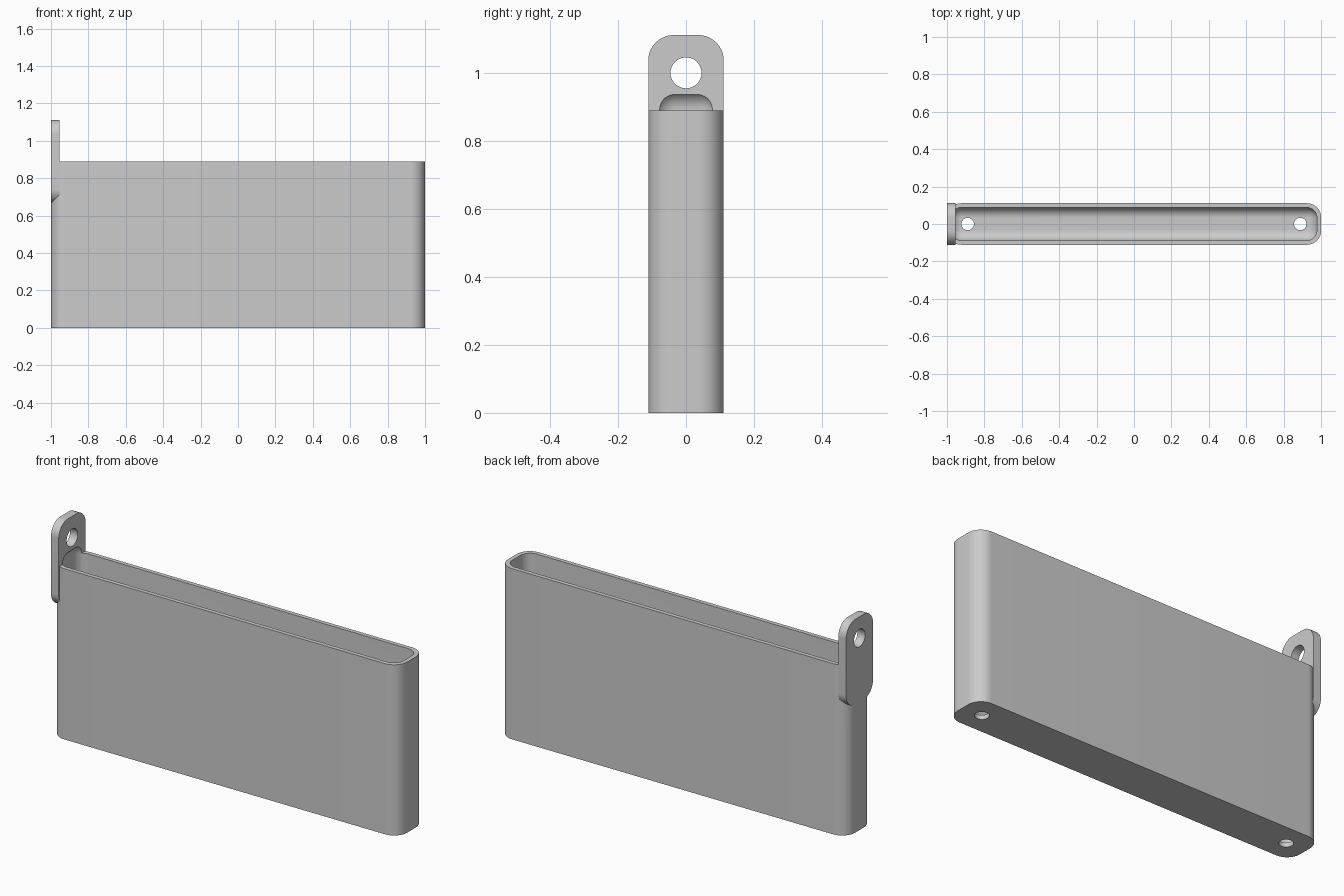
import bpy, bmesh, math
from mathutils import Matrix, Vector

cube = bpy.data.objects.get("Cube")
if cube:
    bpy.data.objects.remove(cube, do_unlink=True)

HALF_W = 0.111      # half the depth of the holder
WALL = 0.0222
RIM = 0.889         # height of the open rim
TAB = 0.0444        # thickness of the hanging tab
OUTER_R = 0.075
INNER_R = 0.0556

grey = bpy.data.materials.new("plain grey")
grey.use_nodes = True
grey.diffuse_color = (0.6, 0.6, 0.6, 1)
grey.node_tree.nodes["Principled BSDF"].inputs["Base Color"].default_value = (0.6, 0.6, 0.6, 1)


def make_object(name, bm):
    bmesh.ops.recalc_face_normals(bm, faces=bm.faces[:])
    mesh = bpy.data.meshes.new(name)
    bm.to_mesh(mesh)
    bm.free()
    mesh.materials.append(grey)
    obj = bpy.data.objects.new(name, mesh)
    bpy.context.collection.objects.link(obj)
    return obj


def rounded_prism(name, half_x, half_y, radius, height, matrix, steps=16):
    """Rounded rectangle in xy, extruded upwards, then placed by the matrix."""
    bm = bmesh.new()
    verts = []
    for quarter, (sx, sy) in enumerate([(1, 1), (-1, 1), (-1, -1), (1, -1)]):
        for i in range(steps + 1):
            a = math.pi / 2 * (quarter + i / steps)
            verts.append(bm.verts.new((sx * (half_x - radius) + radius * math.cos(a),
                                       sy * (half_y - radius) + radius * math.sin(a), 0)))
    face = bm.faces.new(verts)
    top = bmesh.ops.extrude_face_region(bm, geom=[face])["geom"]
    bmesh.ops.translate(bm, vec=(0, 0, height),
                        verts=[g for g in top if isinstance(g, bmesh.types.BMVert)])
    bmesh.ops.transform(bm, matrix=matrix, verts=bm.verts[:])
    return make_object(name, bm)


def cylinder(name, radius, length, matrix):
    bm = bmesh.new()
    bmesh.ops.create_cone(bm, cap_ends=True, segments=48, radius1=radius,
                          radius2=radius, depth=length, matrix=matrix)
    return make_object(name, bm)


def rounded_box(name, low, high, radius):
    low, high = Vector(low), Vector(high)
    bm = bmesh.new()
    bmesh.ops.create_cube(bm, size=1, matrix=Matrix.Translation((low + high) / 2)
                          @ Matrix.Diagonal((*(high - low), 1)))
    bmesh.ops.bevel(bm, geom=bm.edges[:], offset=radius, offset_type='OFFSET',
                    segments=12, profile=0.5, affect='EDGES')
    return make_object(name, bm)


# Outer shell of the holder
holder = rounded_prism("holder_with_hanging_tab", 1, HALF_W, OUTER_R, RIM, Matrix())

# Hanging tab: rounded plate standing in the yz plane at the right end
tab_bottom, tab_top = 0.667, 1.111
upright = Matrix(((0, 0, 1, -1),
                  (1, 0, 0, 0),
                  (0, 1, 0, (tab_bottom + tab_top) / 2),
                  (0, 0, 0, 1)))
tab = rounded_prism("hanging_tab", HALF_W, (tab_top - tab_bottom) / 2, OUTER_R, TAB, upright)

# Cavity, reaching a little into the tab above the rim
cavity = rounded_box("cavity_cutter", (-1 + WALL, -HALF_W + WALL, WALL),
                     (1 - WALL, HALF_W - WALL, 0.9475), INNER_R)

# Hanging hole and two drain holes in the floor
hang_hole = cylinder("hang_hole_cutter", 0.0455, 0.3,
                     Matrix.Translation((-1, 0, 1)) @ Matrix.Rotation(math.pi / 2, 4, 'Y'))
drains = [cylinder("drain_hole_cutter", 0.0333, 0.2, Matrix.Translation((x, 0, 0)))
          for x in (-0.889, 0.889)]

# Join and cut, then remove the helpers
bpy.ops.object.select_all(action='DESELECT')
holder.select_set(True)
bpy.context.view_layer.objects.active = holder
for part, mode in [(tab, 'UNION')] + [(c, 'DIFFERENCE') for c in (cavity, hang_hole, *drains)]:
    part.hide_render = True
    mod = holder.modifiers.new(part.name, 'BOOLEAN')
    mod.solver = 'EXACT'
    mod.operation = mode
    mod.object = part
    bpy.ops.object.modifier_apply(modifier=mod.name)
    bpy.data.objects.remove(part, do_unlink=True)

bpy.ops.object.shade_smooth_by_angle(angle=math.radians(30))
